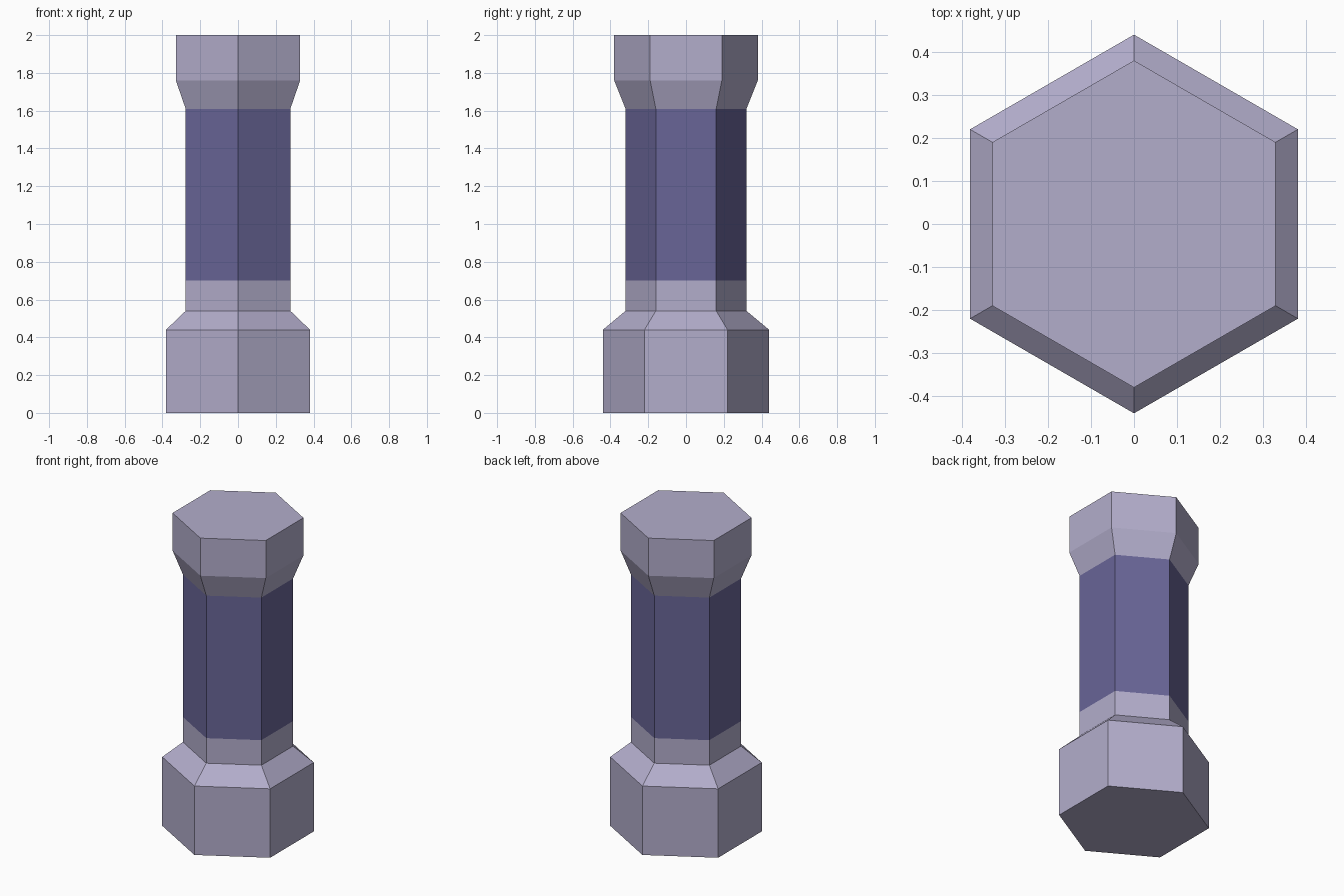
import bpy, bmesh, math

if "Cube" in bpy.data.objects:
    bpy.data.objects.remove(bpy.data.objects["Cube"])

SIDES = 6


def material(name, rgb):
    mat = bpy.data.materials.new(name)
    mat.diffuse_color = (*rgb, 1.0)
    mat.use_nodes = True
    mat.node_tree.nodes["Principled BSDF"].inputs["Base Color"].default_value = mat.diffuse_color
    return mat


def hex_part(name, profile, mat, cap_bottom=False, cap_top=False):
    """Stack hexagonal rings from (radius, z) pairs and bridge them."""
    bm = bmesh.new()
    rings = []
    for radius, z in profile:
        angles = [math.pi / 2 + i * math.tau / SIDES for i in range(SIDES)]
        rings.append([bm.verts.new((radius * math.cos(a), radius * math.sin(a), z))
                      for a in angles])
    for low, high in zip(rings, rings[1:]):
        for i in range(SIDES):
            j = (i + 1) % SIDES
            bm.faces.new((low[i], low[j], high[j], high[i]))
    if cap_bottom:
        bm.faces.new(rings[0][::-1])
    if cap_top:
        bm.faces.new(rings[-1])
    mesh = bpy.data.meshes.new(name)
    bm.to_mesh(mesh)
    bm.free()
    mesh.materials.append(mat)
    obj = bpy.data.objects.new(name, mesh)
    bpy.context.collection.objects.link(obj)
    return obj


pale = material("pale_stone", (0.45, 0.42, 0.60))
dark = material("dark_stone", (0.14, 0.13, 0.31))

# Wide foot with sloped shoulder and a short pale collar
hex_part("base", [(0.44, 0), (0.44, 0.44), (0.32, 0.54), (0.32, 0.70)],
         pale, cap_bottom=True)
# Dark middle section
hex_part("shaft", [(0.32, 0.70), (0.32, 1.61)], dark)
# Flared head
hex_part("capital", [(0.32, 1.61), (0.38, 1.76), (0.38, 2.0)],
         pale, cap_top=True)
